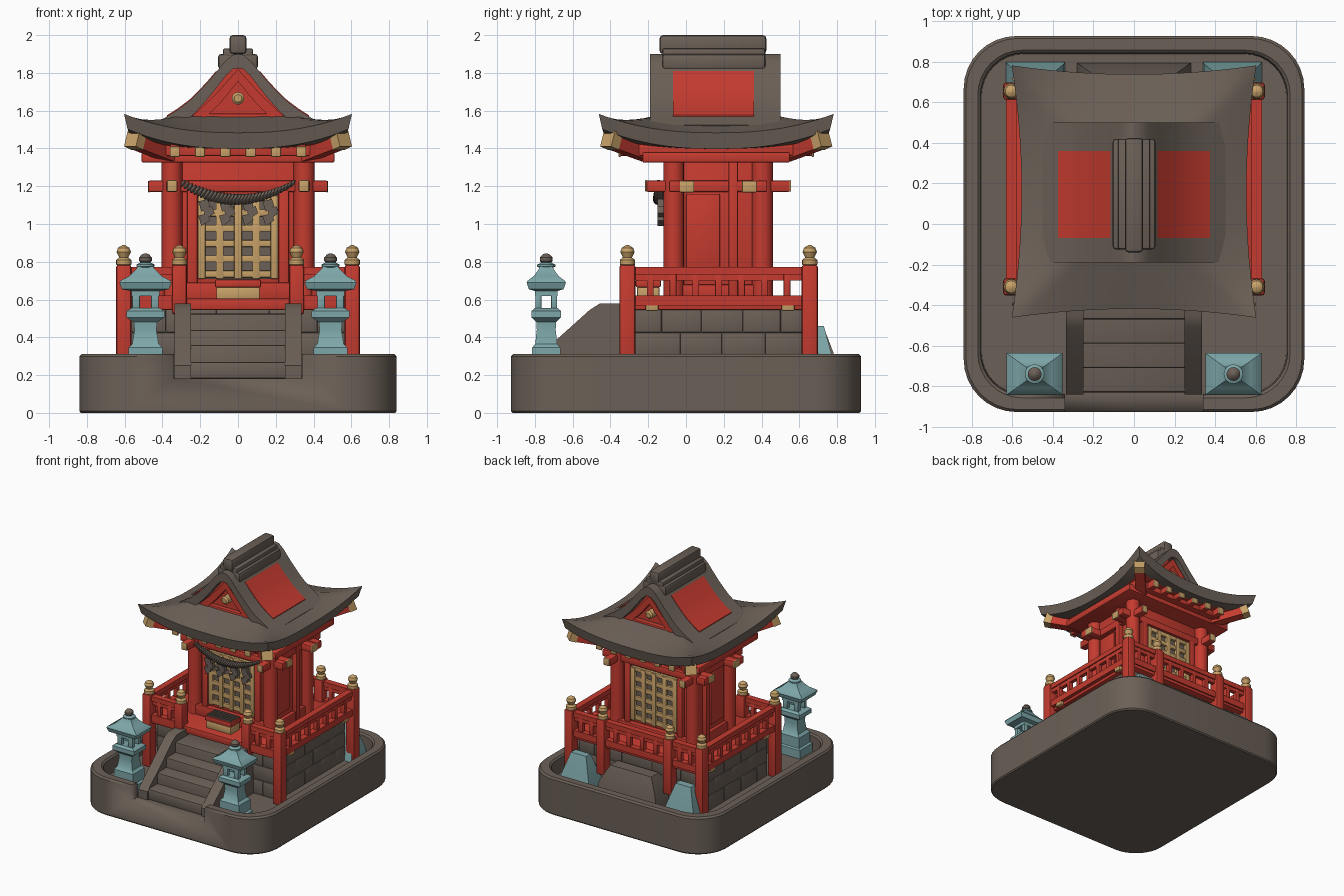
import bpy, bmesh, math
from mathutils import Vector

if "Cube" in bpy.data.objects:
    bpy.data.objects.remove(bpy.data.objects["Cube"])

def material(name, rgb):
    m = bpy.data.materials.new(name)
    m.diffuse_color = (*rgb, 1)
    m.use_nodes = True
    m.node_tree.nodes["Principled BSDF"].inputs["Base Color"].default_value = m.diffuse_color
    return m

STONE = material("brown_stone", (0.147, 0.117, 0.095))
RED = material("vermilion", (0.56, 0.044, 0.029))
GOLD = material("pale_gold", (0.58, 0.36, 0.14))
TEAL = material("teal", (0.21, 0.39, 0.40))
CY = 0.17          # centre of the hall in y
FLOOR = 0.18       # garden floor inside the base rim

def finish(name, bm, mat, angle=35):
    bmesh.ops.recalc_face_normals(bm, faces=bm.faces)
    me = bpy.data.meshes.new(name)
    bm.to_mesh(me)
    bm.free()
    for m in (mat if isinstance(mat, list) else [mat]):
        me.materials.append(m)
    for p in me.polygons:
        p.use_smooth = True
    me.set_sharp_from_angle(angle=math.radians(angle))
    ob = bpy.data.objects.new(name, me)
    bpy.context.collection.objects.link(ob)
    return ob

def box(name, x0, x1, y0, y1, z0, z1, mat, bevel=0.008):
    bm = bmesh.new()
    bmesh.ops.create_cube(bm, size=1)
    for v in bm.verts:
        v.co = ((x0 + x1) / 2 + v.co.x * abs(x1 - x0), (y0 + y1) / 2 + v.co.y * abs(y1 - y0),
                (z0 + z1) / 2 + v.co.z * abs(z1 - z0))
    bevel = min(bevel, 0.3 * min(abs(x1 - x0), abs(y1 - y0), abs(z1 - z0)))
    if bevel:
        bmesh.ops.bevel(bm, geom=bm.edges[:], offset=bevel, segments=2, profile=0.5, affect='EDGES')
    return finish(name, bm, mat)

def loft(name, rings, mat, angle=35):
    """Join closed rings of points; cap both ends."""
    bm = bmesh.new()
    loops = [[bm.verts.new(p) for p in r] for r in rings]
    for a, b in zip(loops, loops[1:]):
        for i in range(len(a)):
            j = (i + 1) % len(a)
            bm.faces.new((a[i], a[j], b[j], b[i]))
    bm.faces.new(loops[0])
    bm.faces.new(loops[-1])
    return finish(name, bm, mat, angle)

def lathe(name, cx, cy, prof, mat, n=16):
    return loft(name, [[(cx + r * math.cos(2 * math.pi * i / n), cy + r * math.sin(2 * math.pi * i / n), z)
                        for i in range(n)] for r, z in prof], mat)

def stack(name, cx, cy, prof, mat):
    """Rectangular sections (half x, half y, z) stacked upward."""
    return loft(name, [[(cx + a * hx, cy + b * hy, z) for a, b in ((-1, -1), (1, -1), (1, 1), (-1, 1))]
                       for hx, hy, z in prof], mat)

def beam(name, p, q, w, mat, h=None):
    p, q = Vector(p), Vector(q)
    d = (q - p).normalized()
    s = d.cross(Vector((0, 0, 1))).normalized()
    t = s.cross(d).normalized() * (h or w)
    s *= w
    return loft(name, [[c + s + t, c - s + t, c - s - t, c + s - t] for c in (p, q)], mat)

def prism_y(name, prof, y0, y1, mat):
    return loft(name, [[(x, y, z) for x, z in prof] for y in (y0, y1)], mat)

# ---- base tray with rounded corners, raised rim and a front notch
def round_rect(inset, z, r=0.26):
    r, pts = r - inset * 0.6, []
    hx, hy = 0.84 - inset - r, 0.927 - inset - r
    for k, (sx, sy) in enumerate(((1, 1), (-1, 1), (-1, -1), (1, -1))):
        for i in range(9):
            a = math.pi / 2 * (k + i / 8)
            pts.append((sx * hx + r * math.cos(a), sy * hy + r * math.sin(a), z))
    return pts
base = loft("base_tray", [round_rect(0.008, 0), round_rect(0, 0.01), round_rect(0, 0.298), round_rect(0.012, 0.312),
                          round_rect(0.07, 0.312), round_rect(0.083, 0.30), round_rect(0.088, FLOOR)], STONE)
cutter = box("notch_cutter", -0.34, 0.34, -1.1, -0.78, FLOOR + 0.003, 0.5, STONE, 0)
mod = base.modifiers.new("notch", 'BOOLEAN')
mod.object, mod.operation, mod.solver = cutter, 'DIFFERENCE', 'EXACT'
bpy.context.view_layer.objects.active = base
bpy.ops.object.modifier_apply(modifier="notch")
bpy.data.objects.remove(cutter)

# ---- stone platform: core plus courses of blocks
box("platform_core", -0.558, 0.558, -0.268, 0.608, FLOOR, 0.55, STONE)
for row in range(3):
    z0 = FLOOR + row * 0.123
    cuts = [-0.27, -0.03, 0.19, 0.42, 0.61] if row % 2 else [-0.27, -0.13, 0.08, 0.30, 0.50, 0.61]
    for a, b in zip(cuts, cuts[1:]):
        for s in (-1, 1):
            box("side_block", s * 0.45, s * 0.565, a, b, z0, z0 + 0.122, STONE, 0.006)
            xa, xb = (a + 0.27) / 0.88 * 1.12 - 0.56, (b + 0.27) / 0.88 * 1.12 - 0.56
            y = -0.21 if s < 0 else 0.55
            box("end_block", xa, xb, y, y + s * 0.065, z0, z0 + 0.122, STONE, 0.006)

# ---- stairs with sloping cheek walls
for i, z in enumerate((0.27, 0.36, 0.44, 0.525)):
    box("step", -0.26, 0.26, -0.83 + 0.12 * i, -0.25, FLOOR, z, STONE, 0.012)
cheek = [(-0.84, FLOOR), (-0.84, 0.25), (-0.82, 0.27), (-0.66, 0.41), (-0.51, 0.545), (-0.455, 0.58), (-0.30, 0.58), (-0.26, FLOOR)]
for s in (-1, 1):
    loft("stair_cheek", [[(s * x, y, z) for y, z in cheek] for x in (0.25, 0.335)], STONE)

# ---- rear stone ramp and teal buttresses
stack("rear_stone", 0, 0.68, [(0.28, 0.115, FLOOR), (0.26, 0.10, 0.32), (0.19, 0.05, 0.45)], STONE)
for s in (-1, 1):
    stack("rear_buttress", s * 0.485, 0.70, [(0.145, 0.10, FLOOR), (0.14, 0.09, 0.24), (0.07, 0.03, 0.46)], TEAL)

# ---- deck and gold-tipped deck beams
box("deck", -0.60, 0.60, -0.33, 0.67, 0.545, 0.605, RED)
for y in (-0.18, 0.54):
    box("deck_beam", -0.61, 0.61, y - 0.03, y + 0.03, 0.54, 0.598, RED)
    for s in (-1, 1):
        box("deck_beam_tip", s * 0.60, s * 0.63, y - 0.035, y + 0.035, 0.54, 0.60, GOLD)

# ---- railing: posts with finials, one deep top rail over balusters
FIN = [(0.03, 0.775), (0.04, 0.785), (0.04, 0.81), (0.024, 0.822), (0.03, 0.835), (0.038, 0.852), (0.03, 0.874), (0.008, 0.888)]
PX, YF, YB = 0.605, -0.31, 0.655
for s in (-1, 1):
    for x, y, z in ((PX, YF, FLOOR), (PX, YB, FLOOR), (0.31, YF, 0.52), (0.31, YB, 0.32)):
        box("rail_post", s * x - 0.04, s * x + 0.04, y - 0.043, y + 0.043, z, 0.785, RED, 0.015)
        lathe("post_finial", s * x, y, FIN, GOLD)
def rail(p, q, n):
    for z, w, h in ((0.752, 0.026, 0.02), (0.72, 0.016, 0.02), (0.595, 0.026, 0.026)):
        beam("rail", (*p, z), (*q, z), w, RED, h)
    for i in range(1, n + 1):
        x, y = [a + (b - a) * i / (n + 1) for a, b in zip(p, q)]
        box("baluster", x - 0.018, x + 0.018, y - 0.018, y + 0.018, 0.60, 0.74, RED, 0.004)
for s in (-1, 1):
    rail((s * PX, YF), (s * PX, YB), 7)
    rail((s * 0.31, YF), (s * PX, YF), 2)
    rail((s * 0.31, YB), (s * PX, YB), 2)
rail((-0.31, YB), (0.31, YB), 4)

# ---- hall: walls, columns, beams
box("hall_wall", -0.345, 0.345, CY - 0.23, CY + 0.23, 0.59, 1.40, RED)
for s in (-1, 1):
    for y in (CY - 0.235, CY + 0.235):
        lathe("column", s * 0.35, y, [(0.055, 0.59), (0.055, 1.36)], RED)
    box("side_post", s * 0.33, s * 0.385, 0.225, 0.275, 0.6, 1.36, RED)
    box("side_sill", s * 0.33, s * 0.375, CY - 0.23, CY + 0.23, 0.6, 0.68, RED)
    box("side_panel", s * 0.33, s * 0.357, 0.0, 0.18, 0.72, 1.16, RED)
    box("long_beam", s * 0.35 - 0.03, s * 0.35 + 0.03, CY - 0.38, CY + 0.38, 1.17, 1.23, RED)
    for e in (-1, 1):
        box("long_beam_tip", s * 0.35 - 0.025, s * 0.35 + 0.025, CY + e * 0.375, CY + e * 0.386, 1.172, 1.232, GOLD)
        yb = CY + e * 0.165
        box("cross_beam_tip", s * 0.465, s * 0.476, yb - 0.038, yb + 0.038, 1.168, 1.228, GOLD)
for e in (-1, 1):
    yb, yw = CY + e * 0.165, CY + e * 0.23
    box("cross_beam", -0.47, 0.47, yb - 0.035, yb + 0.035, 1.17, 1.225, RED)
    box("lintel", -0.475, 0.475, yw - 0.03, yw + 0.03, 1.17, 1.23, RED)
    box("door_sill", -0.32, 0.32, yw, yw + e * 0.05, 0.6, 0.69, RED)
    for s in (-1, 1):
        box("door_jamb", s * 0.215, s * 0.27, yw, yw + e * 0.035, 0.6, 1.18, RED)
    # lattice doors, front and back
    box("lattice_backing", -0.21, 0.21, yw, yw + e * 0.008, 0.71, 1.16, STONE, 0)
    for i in range(5):
        x = -0.193 + 0.0965 * i
        box("lattice_upright", x - 0.02, x + 0.02, yw, yw + e * 0.032, 0.71, 1.15, GOLD, 0.004)
    for i in range(6):
        z = 0.735 + 0.081 * i
        box("lattice_bar", -0.21, 0.21, yw, yw + e * 0.028, z - 0.018, z + 0.018, GOLD, 0.004)
box("top_plate", -0.51, 0.51, CY - 0.40, CY + 0.38, 1.325, 1.38, RED)

# ---- rafters with gold ends, corner rafters
RY = 0.16
box("soffit_block", -0.46, 0.46, RY - 0.44, RY + 0.44, 1.36, 1.43, RED)
for e in (-1, 1):
    for i in range(6):
        x = -0.335 + 0.134 * i
        box("rafter", x - 0.024, x + 0.024, RY + e * 0.3, RY + e * 0.51, 1.36, 1.43, RED)
        box("rafter_tip", x - 0.026, x + 0.026, RY + e * 0.505, RY + e * 0.517, 1.355, 1.41, GOLD)
    for s in (-1, 1):
        beam("corner_rafter", (s * 0.36, RY + e * 0.36, 1.37), (s * 0.53, RY + e * 0.54, 1.435), 0.04, RED)
        beam("corner_rafter_tip", (s * 0.525, RY + e * 0.535, 1.433), (s * 0.562, RY + e * 0.575, 1.452), 0.043, GOLD)

# ---- curved hipped skirt of the roof
N = 28
bm = bmesh.new()
def sheet(top):
    g = []
    for i in range(N + 1):
        for j in range(N + 1):
            a, b = 2 * i / N - 1, 2 * j / N - 1
            u, v = max(abs(a), abs(b)), min(abs(a), abs(b))
            k = 1 if top else 0.97
            lift = 0.10 * v ** 2.4 * u ** 3
            z = 1.483 + lift + 0.19 * (1 - u) if top else 1.398 + lift * 1.05
            g.append(bm.verts.new((0.603 * a * k * (1 - 0.08 * (1 - b * b)), RY + 0.622 * b * k * (1 - 0.07 * (1 - a * a)), z)))
    for i in range(N):
        for j in range(N):
            q = [g[i * (N + 1) + j], g[(i + 1) * (N + 1) + j], g[(i + 1) * (N + 1) + j + 1], g[i * (N + 1) + j + 1]]
            f = bm.faces.new(q)
            inner = max(abs(2 * (i + 0.5) / N - 1), abs(2 * (j + 0.5) / N - 1)) < 0.86
            f.material_index = 1 if inner and not top else 0
    return g
hi, lo = sheet(True), sheet(False)
W = N + 1
ring = [i * W for i in range(N)] + [N * W + j for j in range(N)] + [i * W + N for i in range(N, 0, -1)] + list(range(N, 0, -1))
for p, q in zip(ring, ring[1:] + ring[:1]):
    bm.faces.new((hi[p], hi[q], lo[q], lo[p]))
finish("roof_skirt", bm, [STONE, RED], 40)

# ---- upper gabled roof: curved shell, red painted panels, gable ends
slope = [(0.03, 1.895), (0.07, 1.86), (0.115, 1.805), (0.16, 1.752), (0.21, 1.698), (0.26, 1.65), (0.32, 1.605), (0.375, 1.57), (0.45, 1.525)]
inner = [(x * 0.93, z - 0.075) for x, z in slope]
for s in (-1, 1):
    shell = [(s * x, z) for x, z in [(0, 1.90)] + slope + inner[::-1] + [(0, 1.825)]]
    prism_y("roof_slope", shell, -0.19, 0.50, STONE)
    plate = slope[2:8]
    prism_y("red_roof_panel", [(s * x, z + 0.006) for x, z in plate] + [(s * x, z - 0.003) for x, z in plate[::-1]],
            -0.07, 0.36, RED)
prism_y("gable_wall", [(-0.36, 1.51), (0.36, 1.51), (0.2, 1.65), (0, 1.85), (-0.2, 1.65)], -0.12, 0.435, RED)
for e in (-1, 1):
    y = RY - 0.002 + e * 0.30
    for s in (-1, 1):
        prism_y("gable_board", [(0, 1.82), (s * 0.12, 1.685), (s * 0.26, 1.555), (s * 0.18, 1.555), (s * 0.09, 1.645), (0, 1.755)],
                y - 0.025, y + 0.025, RED)
    box("gable_tie", -0.22, 0.22, y - 0.02, y + 0.02, 1.545, 1.585, RED)
    boss = lathe("gable_boss", 0, 0, [(0.033, -0.04), (0.033, 0.03), (0.02, 0.042)], GOLD)
    boss.rotation_euler = (-e * math.pi / 2, 0, 0)
    boss.location = (0, y, 1.665)

# ---- ridge cap
box("ridge_base", -0.105, 0.105, -0.125, 0.42, 1.82, 1.90, STONE, 0.015)
box("ridge_mid", -0.08, 0.08, -0.125, 0.42, 1.88, 1.93, STONE, 0.012)
box("ridge_top", -0.045, 0.045, -0.14, 0.425, 1.90, 2.0, STONE, 0.018)

# ---- sagging rope with paper tassels
for i in range(33):
    t = i / 16 - 1
    bm = bmesh.new()
    r = 0.031 - 0.012 * t * t
    bmesh.ops.create_icosphere(bm, subdivisions=2, radius=r)
    for v in bm.verts:
        v.co.x = v.co.x * 0.6 + v.co.z * 0.5
    bmesh.ops.translate(bm, verts=bm.verts, vec=(0.29 * t, -0.145, 1.13 + 0.085 * t * t))
    finish("rope_strand", bm, STONE)
for x in (-0.17, -0.06, 0.06, 0.17):
    for i in range(3):
        xo = x + (0.014 if i % 2 else -0.01)
        z = 1.12 - 0.038 * i
        prism_y("rope_tassel", [(xo - 0.03, z), (xo + 0.02, z + 0.012), (xo + 0.032, z - 0.025), (xo - 0.014, z - 0.055)],
                -0.15, -0.12, STONE)

# ---- offering box
box("offering_box", -0.115, 0.115, -0.26, -0.14, 0.60, 0.665, GOLD)
box("offering_box_lid", -0.122, 0.122, -0.267, -0.133, 0.665, 0.705, RED)
for i in range(5):
    y = -0.255 + 0.025 * i
    box("offering_slat", -0.112, 0.112, y, y + 0.014, 0.70, 0.715, STONE, 0.002)

# ---- stone lanterns
for s in (-1, 1):
    x, y = s * 0.49, -0.74
    stack("lantern_body", x, y, [(0.105, 0.085, FLOOR), (0.105, 0.085, 0.25), (0.09, 0.075, 0.26), (0.09, 0.075, 0.345),
          (0.07, 0.058, 0.365), (0.058, 0.05, 0.44), (0.062, 0.052, 0.48), (0.10, 0.078, 0.505), (0.10, 0.078, 0.54), (0.075, 0.06, 0.555)], TEAL)
    for a in (-1, 1):
        for b in (-1, 1):
            px, py = x + a * 0.05, y + b * 0.042
            box("lantern_pillar", px - 0.02, px + 0.02, py - 0.016, py + 0.016, 0.55, 0.64, TEAL, 0.003)
    stack("lantern_head", x, y, [(0.075, 0.06, 0.618), (0.075, 0.06, 0.645), (0.125, 0.092, 0.655), (0.138, 0.104, 0.69),
          (0.132, 0.098, 0.70), (0.085, 0.065, 0.725), (0.05, 0.04, 0.76), (0.04, 0.034, 0.775)], TEAL)
    lathe("lantern_collar", x, y, [(0.03, 0.765), (0.048, 0.775), (0.048, 0.785), (0.025, 0.797)], TEAL)
    lathe("lantern_finial", x, y, [(0.022, 0.79), (0.034, 0.805), (0.034, 0.822), (0.02, 0.838), (0.005, 0.845)], STONE)
